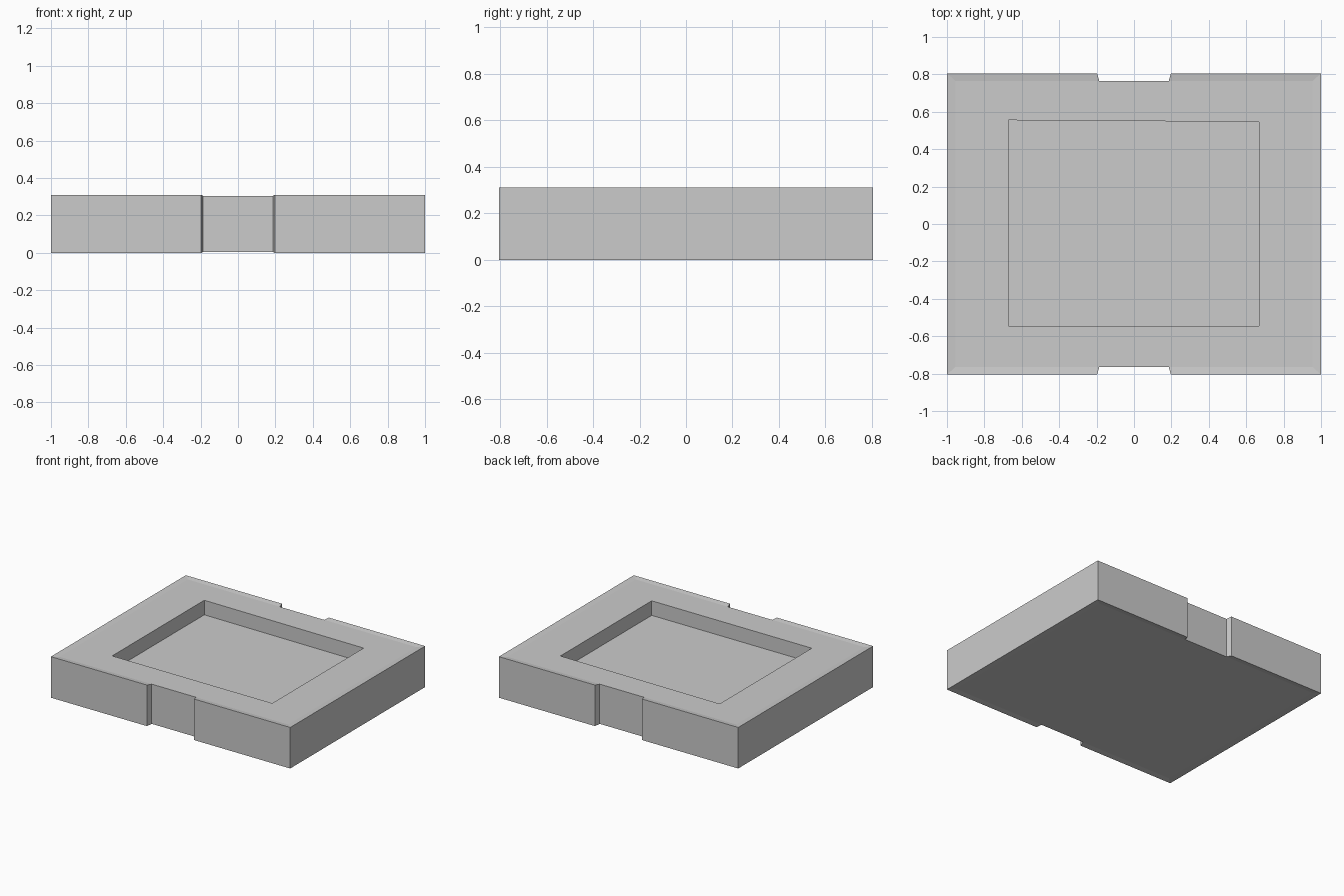
import bpy, bmesh

if "Cube" in bpy.data.objects:
    bpy.data.objects.remove(bpy.data.objects["Cube"])

X, Y = 1.0, 0.805            # outer half sizes
IX, IY = 0.955, 0.765        # inner edge of the sloped lip
NX_OUT, NX_IN = 0.197, 0.186  # half width of the side notches
TOP, LIP = 0.31, 0.005
FLOOR = 0.195                # floor of the recess

bm = bmesh.new()


def ring(points):
    return [bm.verts.new(p) for p in points]


def level(z_edge, z_in):
    # outline with the two notches, plus the corners of the sunken flat area
    outline = ring([
        (-X, -Y, z_edge), (-NX_OUT, -Y, z_edge), (-NX_IN, -IY, z_in),
        (NX_IN, -IY, z_in), (NX_OUT, -Y, z_edge), (X, -Y, z_edge),
        (X, Y, z_edge), (NX_OUT, Y, z_edge), (NX_IN, IY, z_in),
        (-NX_IN, IY, z_in), (-NX_OUT, Y, z_edge), (-X, Y, z_edge)])
    inner = ring([(-IX, -IY, z_in), (IX, -IY, z_in),
                  (IX, IY, z_in), (-IX, IY, z_in)])
    o, i = outline, inner
    # sloped lip all the way round
    for f in ((o[0], o[1], o[2], i[0]), (o[3], o[4], o[5], i[1]),
              (o[5], o[6], i[2], i[1]), (o[6], o[7], o[8], i[2]),
              (o[9], o[10], o[11], i[3]), (o[11], o[0], i[0], i[3])):
        bm.faces.new(f)
    return outline, inner


def walls(a, b):
    n = len(a)
    for k in range(n):
        bm.faces.new((a[k], a[(k + 1) % n], b[(k + 1) % n], b[k]))


low, low_in = level(0, LIP)
high, high_in = level(TOP, TOP - LIP)
walls(low, high)

# underside
bm.faces.new((low_in[0], low[2], low[3], low_in[1], low_in[2],
              low[8], low[9], low_in[3]))

# rim and recess
RECESS = [(-0.67, -0.545), (0.668, -0.545), (0.668, 0.546), (-0.67, 0.555)]
mouth = ring([(x, y, TOP - LIP) for x, y in RECESS])
base = ring([(x, y, FLOOR) for x, y in RECESS])
edges = [(high[2], high[3]), (), (high[8], high[9]), ()]
for k in range(4):
    j = (k + 1) % 4
    bm.faces.new((high_in[k], *edges[k], high_in[j], mouth[j], mouth[k]))
walls(mouth, base)
bm.faces.new(base)

bmesh.ops.recalc_face_normals(bm, faces=bm.faces)
mesh = bpy.data.meshes.new("recessed_tray")
bm.to_mesh(mesh)
bm.free()
bpy.context.collection.objects.link(bpy.data.objects.new("recessed_tray", mesh))
